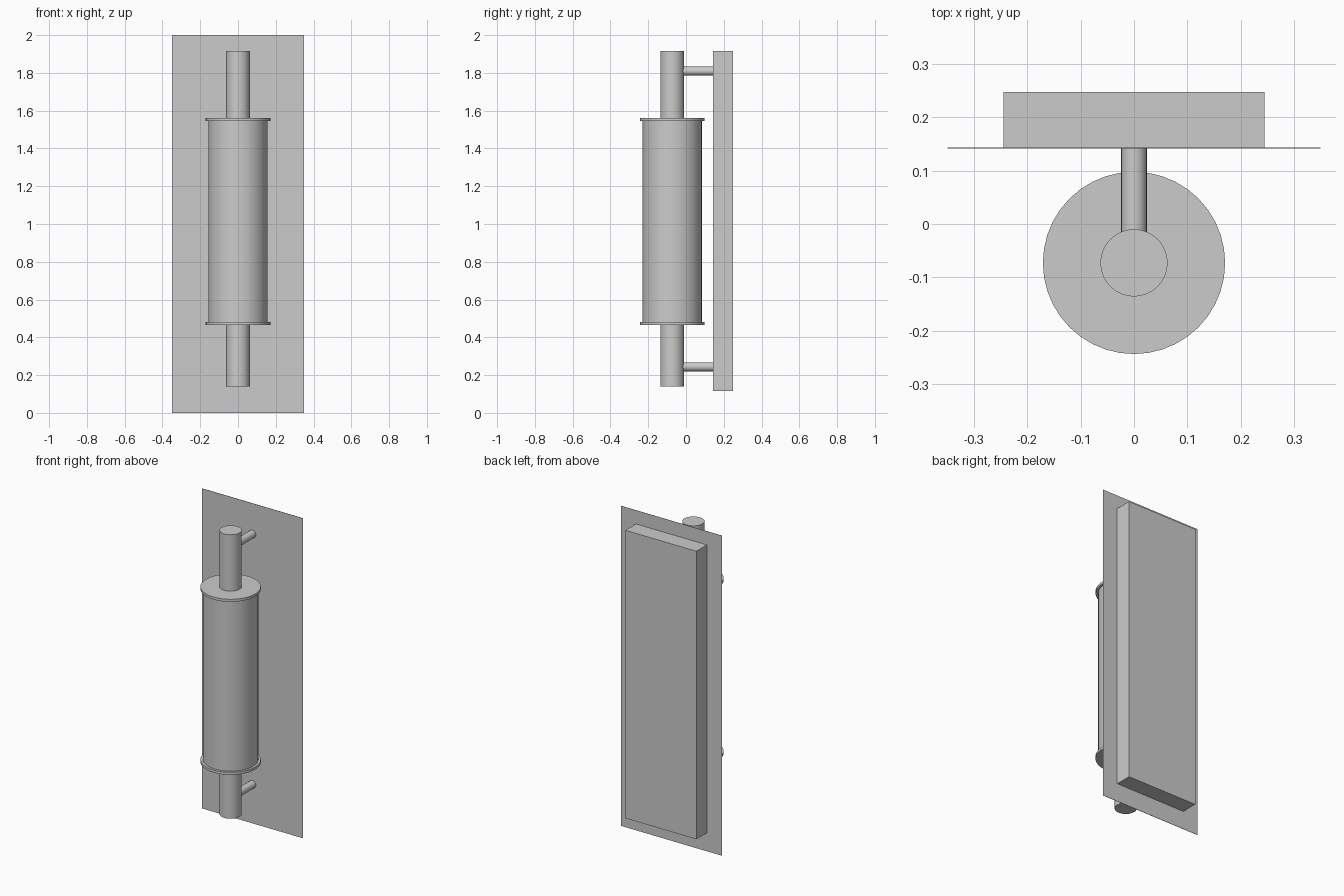
import bpy, math

if "Cube" in bpy.data.objects:
    bpy.data.objects.remove(bpy.data.objects["Cube"])

AXIS_Y = -0.073  # depth of the grip axis


def box(name, x, y0, y1, z0, z1):
    bpy.ops.mesh.primitive_cube_add(size=1, location=(0, (y0 + y1) / 2, (z0 + z1) / 2))
    ob = bpy.context.object
    ob.name = name
    ob.scale = (2 * x, y1 - y0, z1 - z0)
    bpy.ops.object.transform_apply(location=False, rotation=False, scale=True)
    return ob


def rod(name, radius, length, location, rotation=(0, 0, 0), sides=40):
    bpy.ops.mesh.primitive_cylinder_add(vertices=sides, radius=radius, depth=length,
                                        location=location, rotation=rotation)
    ob = bpy.context.object
    ob.name = name
    bpy.ops.object.shade_smooth_by_angle(angle=math.radians(35))
    return ob


def upright(name, radius, z0, z1):
    return rod(name, radius, z1 - z0, (0, AXIS_Y, (z0 + z1) / 2))


# Thin wall plate and the block behind it
box("face_plate", 0.35, 0.142, 0.144, 0.0, 2.0)
box("back_block", 0.245, 0.144, 0.248, 0.115, 1.915)

# Thick grip
upright("grip", 0.157, 0.48, 1.547)

# Collar, bar end and standoff at each end of the grip
for end, collar, bar, post_z in (
    ("lower", (0.465, 0.481), (0.14, 0.466), 0.244),
    ("upper", (1.546, 1.562), (1.561, 1.915), 1.809),
):
    upright(end + "_collar", 0.171, *collar)
    upright(end + "_bar_end", 0.063, *bar)
    rod(end + "_standoff", 0.024, 0.183, (0, 0.0515, post_z),
        (math.pi / 2, 0, 0), sides=24)
